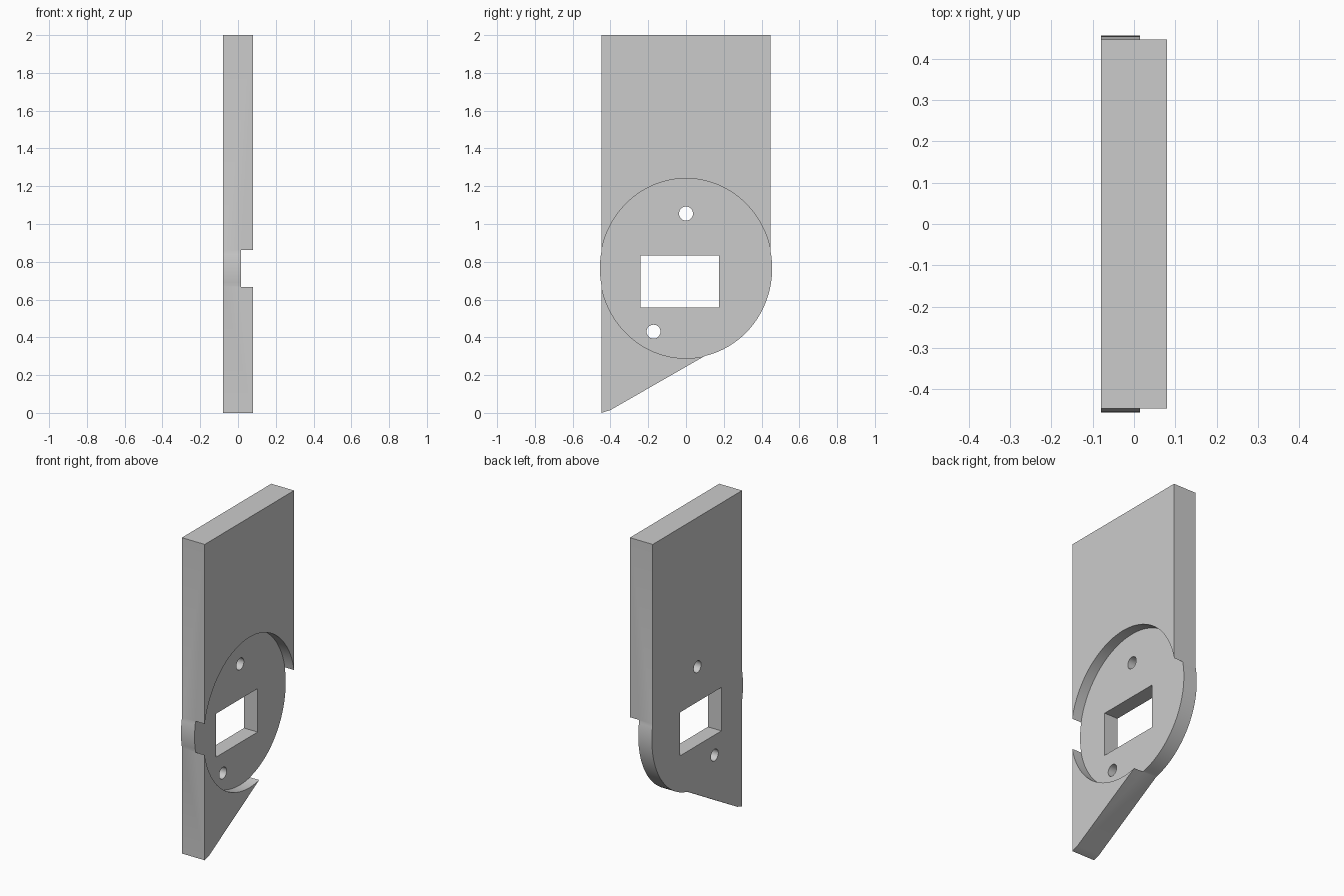
import bpy, bmesh, math

cube = bpy.data.objects.get("Cube")
if cube:
    bpy.data.objects.remove(cube, do_unlink=True)

HALF_T, HALF_W, TOP = 0.08, 0.447, 2.0
FLOOR = 0.015                      # recess floor
CZ, RY, RZ = 0.765, 0.456, 0.475   # round seat

grey = bpy.data.materials.new("light grey")
grey.use_nodes = True
colour = (0.6, 0.6, 0.6, 1)
grey.diffuse_color = colour
grey.node_tree.nodes["Principled BSDF"].inputs["Base Color"].default_value = colour


def arc(a0, a1, n, ry=RY, rz=RZ, cy=0.0, cz=CZ):
    """Points along an ellipse in the y-z plane, both ends included."""
    angles = [a0 + (a1 - a0) * i / n for i in range(n + 1)]
    return [(cy + ry * math.cos(a), cz + rz * math.sin(a)) for a in angles]


def extrude(name, profile, x0, x1):
    """Solid made from a y-z profile between two x positions."""
    bm = bmesh.new()
    face = bm.faces.new([bm.verts.new((x0, y, z)) for y, z in profile])
    new = bmesh.ops.extrude_face_region(bm, geom=[face])["geom"]
    verts = [v for v in new if isinstance(v, bmesh.types.BMVert)]
    bmesh.ops.translate(bm, verts=verts, vec=(x1 - x0, 0, 0))
    bmesh.ops.recalc_face_normals(bm, faces=bm.faces)
    mesh = bpy.data.meshes.new(name)
    bm.to_mesh(mesh)
    bm.free()
    mesh.materials.append(grey)
    obj = bpy.data.objects.new(name, mesh)
    bpy.context.collection.objects.link(obj)
    return obj


def ring(*args, n=96, **kw):
    return arc(0, math.tau, n, *args, **kw)[:-1]


# Plate outline: pointed foot, bulging round seat, straight top
edge = math.acos(HALF_W / RY)
foot = -math.acos(0.1 / RY)
outline = [(-HALF_W, 0), (-0.40, 0.015)]
outline += arc(foot, edge, 48)
outline += [(HALF_W, TOP), (-HALF_W, TOP)]
outline += arc(math.pi - edge, math.pi + edge, 10)
plate = extrude("mounting_plate", outline, -HALF_T, HALF_T)

# Cutters: round recess, window and two screw holes
window = [(-0.24, 0.557), (0.175, 0.557), (0.175, 0.832), (-0.24, 0.832)]
cutters = [
    extrude("recess_cutter", ring(RY + 0.001, RZ + 0.001), FLOOR, 0.3),
    extrude("window_cutter", window, -0.3, 0.3),
]
for y, z in [(0, 1.055), (-0.172, 0.43)]:
    hole = ring(0.037, 0.037, y, z, n=32)
    cutters.append(extrude("screw_hole_cutter", hole, -0.3, 0.3))

bpy.context.view_layer.objects.active = plate
plate.select_set(True)
for cutter in cutters:
    mod = plate.modifiers.new("cut", 'BOOLEAN')
    mod.operation = 'DIFFERENCE'
    mod.solver = 'EXACT'
    mod.object = cutter
    bpy.ops.object.modifier_apply(modifier=mod.name)
    bpy.data.objects.remove(cutter, do_unlink=True)

bpy.ops.object.shade_smooth_by_angle(angle=math.radians(30))
